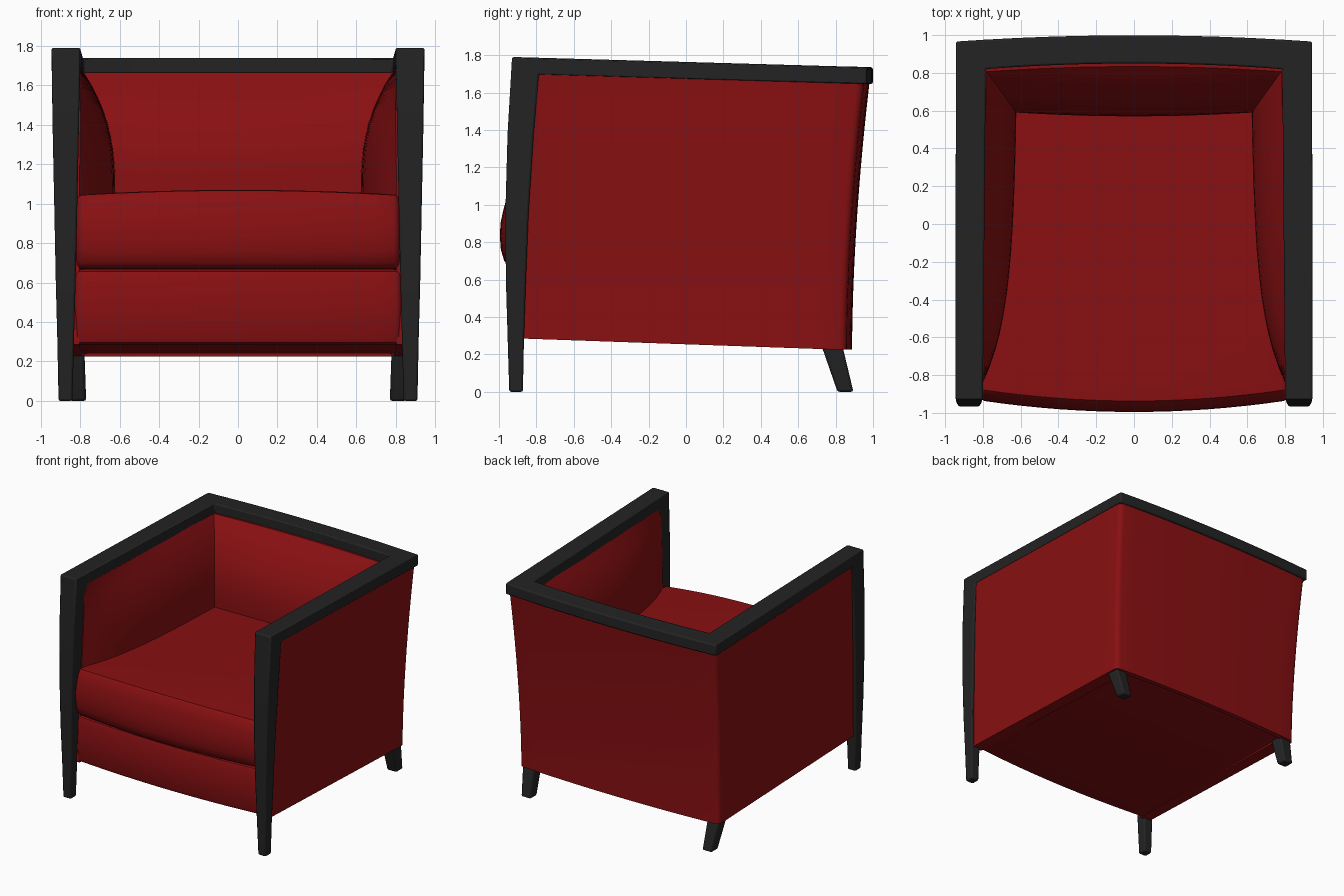
import bpy, bmesh, math

if "Cube" in bpy.data.objects:
    bpy.data.objects.remove(bpy.data.objects["Cube"])


def material(name, rgb):
    m = bpy.data.materials.new(name)
    m.diffuse_color = (*rgb, 1)
    m.use_nodes = True
    m.node_tree.nodes["Principled BSDF"].inputs["Base Color"].default_value = m.diffuse_color
    return m


RED = material("red upholstery", (0.25, 0.005, 0.006))
BLACK = material("black wood", (0.017, 0.017, 0.017))


def lerp(a, b, t):
    return a + (b - a) * t


def clamp(t):
    return max(0.0, min(1.0, t))


def loft(name, rings, mat, cap_start=True, cap_end=True, mirror=False, bevel=0, angle=35):
    """Skin a row of closed rings that all have the same point count."""
    bm = bmesh.new()
    vs = [[bm.verts.new(p) for p in r] for r in rings]
    n = len(rings[0])
    for a, b in zip(vs, vs[1:]):
        for i in range(n):
            j = (i + 1) % n
            bm.faces.new((a[i], a[j], b[j], b[i]))
    if cap_start:
        bm.faces.new(vs[0][::-1])
    if cap_end:
        bm.faces.new(vs[-1])
    bmesh.ops.recalc_face_normals(bm, faces=bm.faces)
    me = bpy.data.meshes.new(name)
    bm.to_mesh(me)
    bm.free()
    me.materials.append(mat)
    ob = bpy.data.objects.new(name, me)
    bpy.context.collection.objects.link(ob)
    bpy.ops.object.select_all(action='DESELECT')
    bpy.context.view_layer.objects.active = ob
    ob.select_set(True)
    bpy.ops.object.shade_smooth_by_angle(angle=math.radians(angle))
    if mirror:
        ob.modifiers.new("mirror", 'MIRROR').use_clip = True
    if bevel:
        b = ob.modifiers.new("bevel", 'BEVEL')
        b.width, b.segments, b.limit_method = bevel, 2, 'ANGLE'
        b.angle_limit = math.radians(40)
    return ob


# Padded shell: both arms and the back as one U-shaped wall
def height(z):
    return clamp((z - 0.22) / 1.45)


def pad(z):  # how far the padding swells inwards at this height
    d = clamp((1.68 - z) / 0.6)
    return (1 - (1 - d) ** 2.4) * clamp((z - 0.7) / 0.2)


def outer_x(z):
    return 0.895 + 0.04 * height(z) ** 1.5


def outer_y(z):
    return 0.86 + 0.095 * height(z) ** 1.8


def inner_y(z):
    return 0.82 - 0.23 * pad(z)


def front_y(z):
    return -0.885 + 0.06 * (z - 0.28) / 1.4


def inner_x(y, z):
    swell = 0.172 * (1 - math.exp(-2.8 * max(0, y + 0.85)))
    return lerp(0.805, 0.79, (y + 0.9) / 1.7) - swell * pad(z)


def bow(x):
    return 1 - (x / 0.9) ** 2


LEVELS, R = 22, 0.04


def shell_ring(outer, inner, u):
    zs = [lerp(lerp(0.285, 0.225, u), lerp(1.71, 1.665, u), i / LEVELS)
          for i in range(LEVELS + 1)]
    return [(*outer(z), z) for z in zs] + [(*inner(z), z) for z in reversed(zs)]


def arm_inner(u):
    def f(z):
        y = lerp(front_y(z), inner_y(z), u)
        return inner_x(y, z), y
    return f


rings = []
for i in range(17):  # arm
    u = i / 16
    rings.append(shell_ring(
        lambda z: (outer_x(z), lerp(front_y(z), outer_y(z) - R, u)), arm_inner(u), u))
for i in range(1, 4):  # rounded outside corner
    a = math.pi / 2 * i / 4
    rings.append(shell_ring(
        lambda z: (outer_x(z) - R + R * math.cos(a), outer_y(z) - R + R * math.sin(a)),
        arm_inner(1), 1))
for i in range(9):  # back, to the middle
    k = 1 - i / 8

    def back_outer(z):
        x = (outer_x(z) - R) * k
        return x, outer_y(z) + 0.028 * (1 - k * k)

    def back_inner(z):
        x = inner_x(inner_y(z), z) * k
        return x, inner_y(z) + (1 - k * k) * (0.03 - 0.05 * pad(z))
    rings.append(shell_ring(back_outer, back_inner, 1))
loft("arms_and_back", rings, RED, cap_end=False, mirror=True)


# Seat cushion and base: side profiles carried across in x, bowed at the front
def cushion(name, profile, half, front_bow, crown, top_z):
    cy = sum(p[0] for p in profile) / len(profile)
    cz = sum(p[1] for p in profile) / len(profile)
    ends = [(half, 0.03), (half - 0.005, 0.014), (half - 0.015, 0.004), (half - 0.03, 0)]
    mid = [((half - 0.03) * i / 8, 0) for i in range(7, -8, -1)]
    rows = ends + mid + [(-x, s) for x, s in reversed(ends)]
    out = []
    for x, inset in rows:
        k = 1 - (x / half) ** 2
        ring = []
        for y, z in profile:
            dy = -front_bow * k if y < -0.7 else 0
            dz = crown * k if z > top_z else 0
            ring.append((x, y + dy + math.copysign(inset, cy - y),
                         z + dz + math.copysign(inset, cz - z)))
        out.append(ring)
    loft(name, out, RED, angle=40)


cushion("seat_cushion",
        [(0.66, 0.67), (-0.86, 0.67), (-0.885, 0.677), (-0.91, 0.70), (-0.928, 0.76),
         (-0.933, 0.83), (-0.93, 0.90), (-0.915, 0.97), (-0.895, 1.02), (-0.875, 1.042),
         (-0.80, 1.045), (-0.4, 1.04), (0.1, 1.03), (0.66, 1.02)],
        0.82, 0.062, 0.025, 1.015)
cushion("seat_base",
        [(0.85, 0.24), (-0.85, 0.285), (-0.875, 0.295), (-0.885, 0.32), (-0.892, 0.48),
         (-0.885, 0.63), (-0.875, 0.655), (-0.85, 0.665), (0.6, 0.665)],
        0.83, 0.04, 0, 2)

# Wooden frame: front leg, arm rail and half of the back rail in one run, mirrored
frame = []
for xi, xo, yf, yb, z in ((0.84, 0.91, -0.945, -0.872, 0), (0.832, 0.916, -0.954, -0.866, 0.3),
                          (0.824, 0.924, -0.963, -0.856, 0.6), (0.816, 0.931, -0.966, -0.842, 0.95),
                          (0.807, 0.94, -0.954, -0.814, 1.38)):
    frame.append([(xo, yf, z), (xi, yf, z), (xi, yb, z), (xo, yb, z)])
frame.append([(0.945, -0.93, 1.79), (0.80, -0.93, 1.79), (0.80, -0.787, 1.697), (0.945, -0.787, 1.697)])
for i in range(7):
    k = 1 - i / 6
    xo, xi = 0.943 * k, 0.785 * k
    yo, yi = 0.966 + 0.033 * (1 - k * k), 0.82 + 0.03 * (1 - k * k)
    frame.append([(xo, yo, 1.735), (xi, yi, 1.74), (xi, yi, 1.65), (xo, yo, 1.645)])
loft("front_legs_and_rail", frame, BLACK, cap_end=False, mirror=True, bevel=0.01, angle=25)

# Splayed back legs
leg = []
for x0, x1, y0, y1, z in ((0.77, 0.855, 0.81, 0.895, 0), (0.778, 0.88, 0.73, 0.84, 0.23),
                          (0.78, 0.885, 0.71, 0.825, 0.30)):
    leg.append([(x0, y0, z), (x1, y0, z), (x1, y1, z), (x0, y1, z)])
loft("back_legs", leg, BLACK, mirror=True, bevel=0.012, angle=25)
